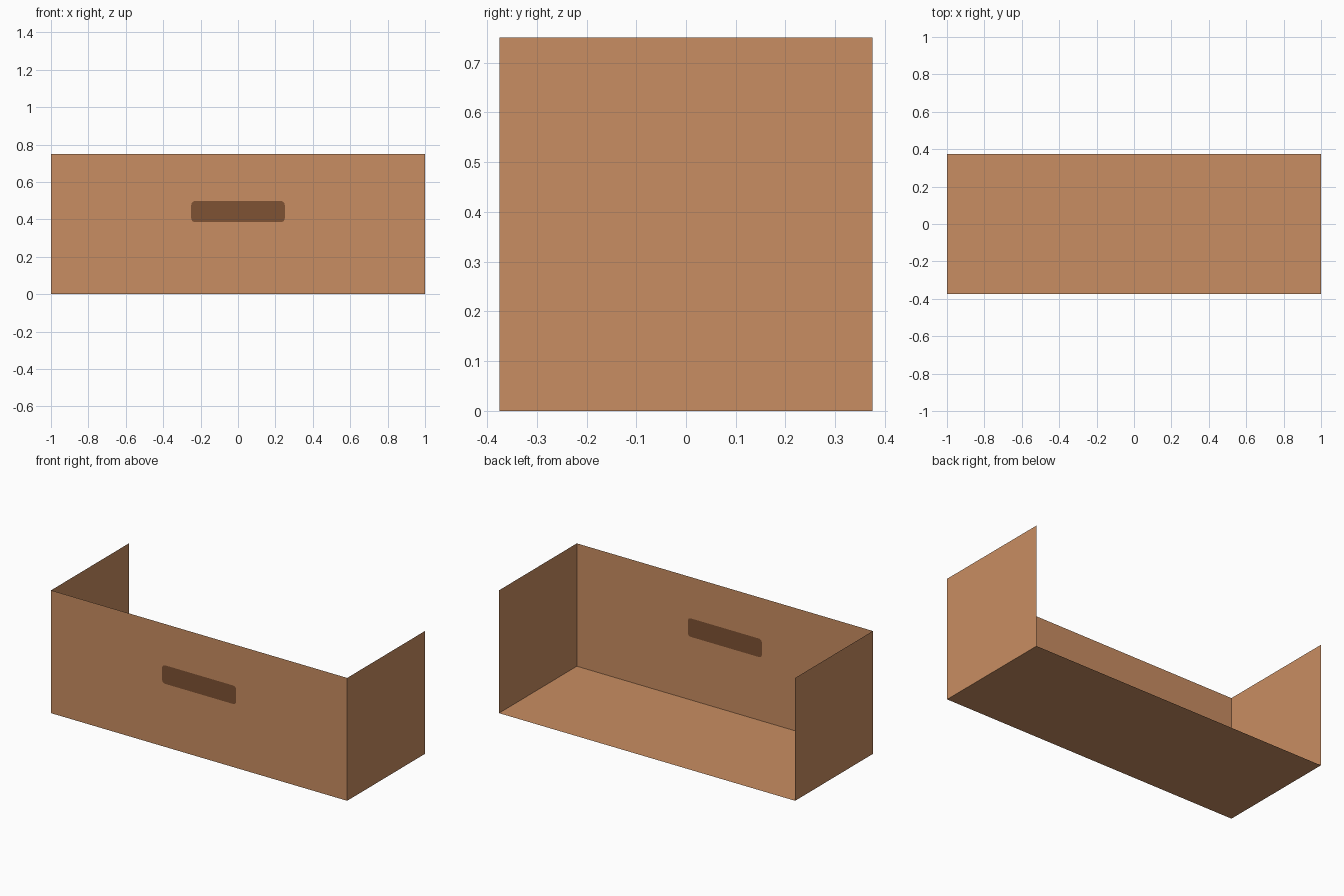
import bpy, bmesh, math

if "Cube" in bpy.data.objects:
    bpy.data.objects.remove(bpy.data.objects["Cube"])

W, D, H = 1.0, 0.375, 0.75   # half width, half depth, full height


def material(name, rgb):
    m = bpy.data.materials.new(name)
    m.diffuse_color = (*rgb, 1)
    m.use_nodes = True
    m.node_tree.nodes["Principled BSDF"].inputs["Base Color"].default_value = m.diffuse_color
    return m


board = material("cardboard", (0.584, 0.270, 0.122))
dark = material("dark_handle_brown", (0.209, 0.084, 0.034))


def sheet(name, faces, mats):
    """Object made of flat faces; each face is (points, material index)."""
    bm = bmesh.new()
    for points, index in faces:
        bm.faces.new([bm.verts.new(p) for p in points]).material_index = index
    bmesh.ops.remove_doubles(bm, verts=bm.verts, dist=1e-5)
    mesh = bpy.data.meshes.new(name)
    bm.to_mesh(mesh)
    bm.free()
    for m in mats:
        mesh.materials.append(m)
    ob = bpy.data.objects.new(name, mesh)
    bpy.context.collection.objects.link(ob)


# Floor sheet, facing down
sheet("floor", [([(-W, D, 0), (W, D, 0), (W, -D, 0), (-W, -D, 0)], 0)], [board])

# Side sheets, facing outwards
for name, s in (("left_side", -1), ("right_side", 1)):
    sheet(name, [([(s * W, -s * D, 0), (s * W, s * D, 0),
                   (s * W, s * D, H), (s * W, -s * D, H)], 0)], [board])

# Rounded handle outline, one arc per corner, counter-clockwise from lower left
hw, z0, z1, r, steps = 0.25, 0.385, 0.498, 0.02, 4
centres = [(-hw + r, z0 + r), (hw - r, z0 + r), (hw - r, z1 - r), (-hw + r, z1 - r)]
arcs = []
for k, (cx, cz) in enumerate(centres):
    angles = [math.pi * (1 + k / 2 + i / (2 * steps)) for i in range(steps + 1)]
    arcs.append([(cx + r * math.cos(a), -D, cz + r * math.sin(a)) for a in angles])

# Front sheet: four faces around the inset handle face
corners = [(-W, -D, 0), (W, -D, 0), (W, -D, H), (-W, -D, H)]
faces = [([p for arc in arcs for p in arc], 1)]
half = steps // 2
for k in range(4):
    n = (k + 1) % 4
    inner = arcs[k][half:] + arcs[n][:half + 1]
    faces.append(([corners[k], corners[n]] + inner[::-1], 0))
sheet("front_with_handle", faces, [board, dark])
